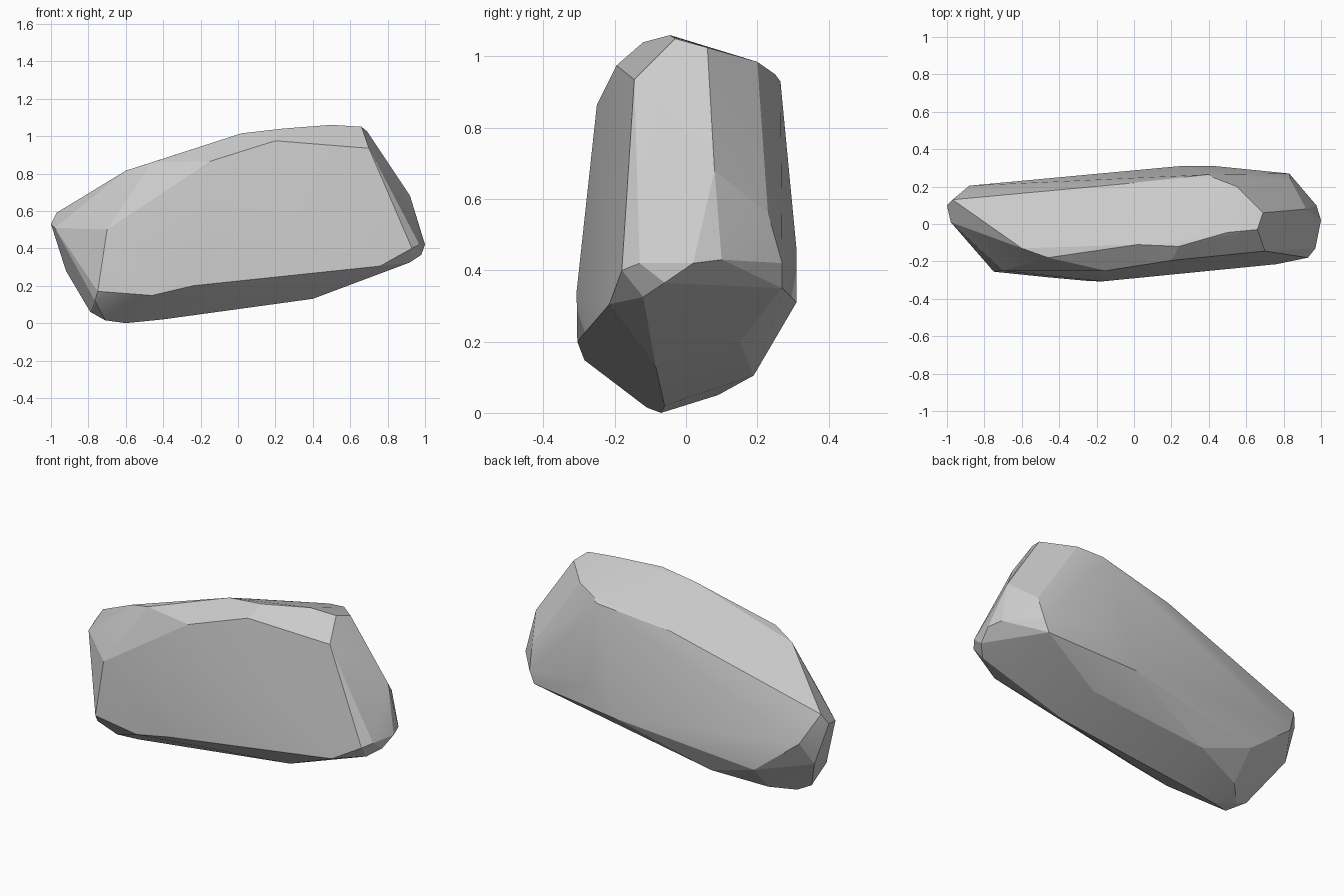
import bpy, bmesh
from math import radians

# Corners of each broad chiselled face of the boulder
front_face = [(-.75, -.255, .17), (-.46, -.285, .148), (-.24, -.305, .2), (-.17, -.307, .34),
              (.76, -.215, .305), (.93, -.18, .40), (.70, -.145, .935),
              (.2, -.195, .975), (-.15, -.25, .865), (-.7, -.25, .5)]
top_face = [(-.97, .13, .59), (-.6, -.13, .815), (-.46, -.18, .86), (.02, -.11, 1.015),
            (.24, -.12, 1.04), (.5, -.045, 1.06), (.66, -.03, 1.05), (.69, .06, 1.025),
            (.55, .20, .985), (.42, .25, .95), (-.05, .215, .865)]
back_face = [(-.88, .205, .42), (-.6, .225, .2), (.25, .31, .31), (.43, .31, .46),
             (.40, .265, .93), (.83, .27, .42), (.80, .27, .35)]
under_face = [(-.6, -.07, 0), (-.71, -.11, .015), (-.71, -.02, .02), (-.4, -.06, .02),
              (.4, -.085, .13), (-.6, .09, .05), (-.3, .19, .105), (.4, .15, .2)]
left_end = [(-1, .10, .53), (-.98, .01, .51), (-.765, -.215, .12), (-.79, -.04, .06), (-.92, .12, .28)]
right_end = [(1, .02, .42), (.97, -.13, .42), (.975, .1, .43), (.98, -.06, .365),
             (.92, -.12, .325), (.92, .08, .68), (.84, .23, .56)]

# Wrap the corners in one faceted skin
bm = bmesh.new()
for p in front_face + top_face + back_face + under_face + left_end + right_end:
    bm.verts.new(p)
bmesh.ops.convex_hull(bm, input=bm.verts)
loose = [v for v in bm.verts if not v.link_faces]
bmesh.ops.delete(bm, geom=loose, context='VERTS')
bmesh.ops.recalc_face_normals(bm, faces=bm.faces)
mesh = bpy.data.meshes.new("boulder")
bm.to_mesh(mesh)
bm.free()

boulder = bpy.data.objects.new("boulder", mesh)
bpy.context.collection.objects.link(boulder)
bpy.context.view_layer.objects.active = boulder
boulder.select_set(True)

# Soften shallow creases, keep the chiselled edges
bpy.ops.object.shade_smooth_by_angle(angle=radians(15))
